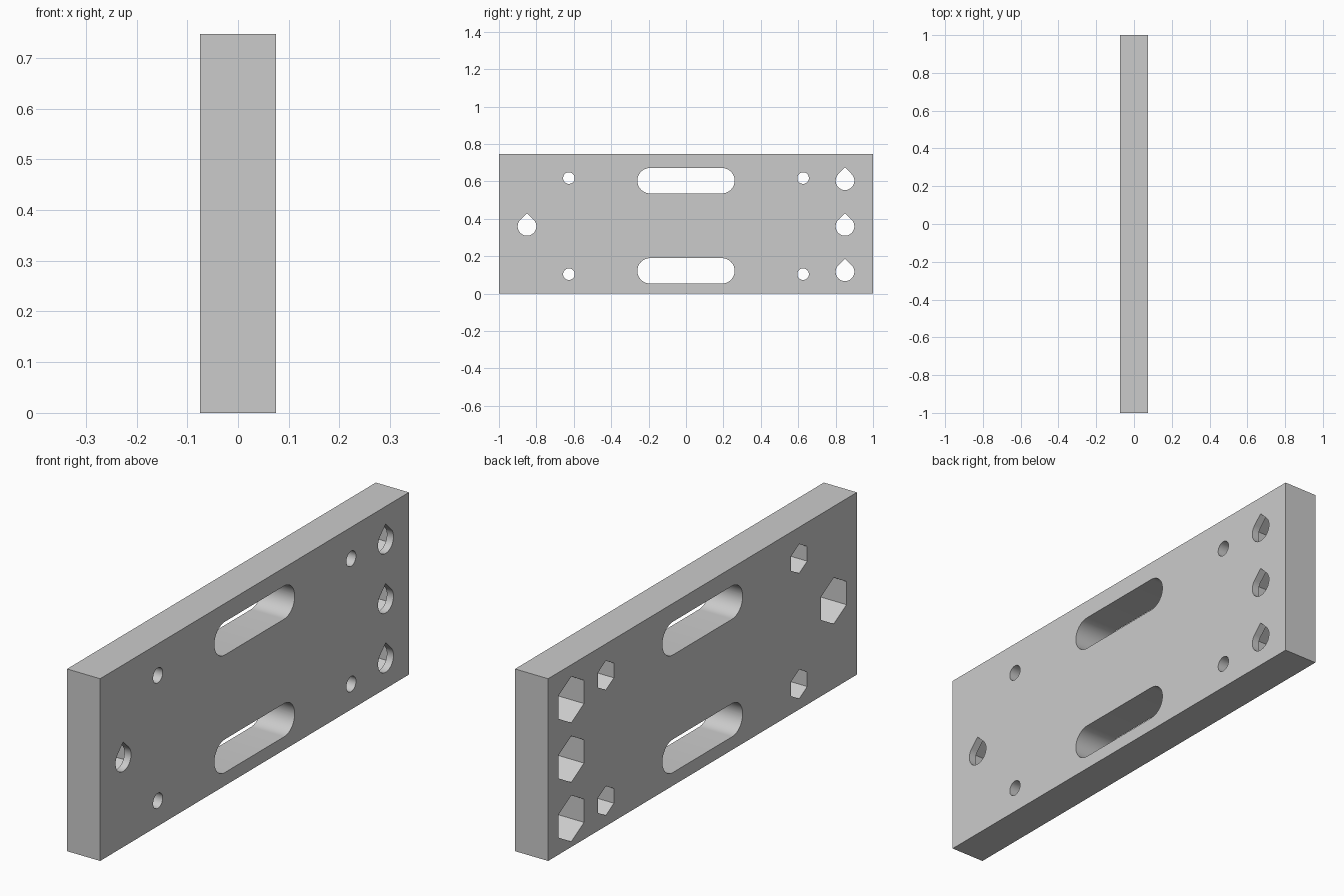
import bpy
import bmesh
from math import cos, sin, pi, radians

if "Cube" in bpy.data.objects:
    bpy.data.objects.remove(bpy.data.objects["Cube"])

HALF_T, HEIGHT = 0.075, 0.747
BOLT_R, SCREW_R = 0.05, 0.031


def arc(cy, cz, r, start, end, n):
    """Points on an arc in the YZ plane, angles in degrees."""
    steps = [radians(start + (end - start) * i / n) for i in range(n + 1)]
    return [(cy + r * cos(a), cz + r * sin(a)) for a in steps]


def circle(cy, cz, r, n=32):
    return arc(cy, cz, r, 0, 360, n)[:-1]


def teardrop(cy, cz, r):
    return arc(cy, cz, r, 135, 405, 32) + [(cy, cz + r * 2 ** 0.5)]


def hexagon(cy, cz, r):
    return arc(cy, cz, r, 30, 330, 5)


def slot(cz, half_len, r):
    c = half_len - r
    return arc(c, cz, r, -90, 90, 24) + arc(-c, cz, r, 90, 270, 24)


def prisms(name, outlines):
    """One object of YZ outlines, each extruded from x0 to x1."""
    bm = bmesh.new()
    for points, x0, x1 in outlines:
        face = bm.faces.new([bm.verts.new((x0, y, z)) for y, z in points])
        ext = bmesh.ops.extrude_face_region(bm, geom=[face])["geom"]
        moved = [v for v in ext if isinstance(v, bmesh.types.BMVert)]
        bmesh.ops.translate(bm, verts=moved, vec=(x1 - x0, 0, 0))
    bmesh.ops.recalc_face_normals(bm, faces=bm.faces[:])
    mesh = bpy.data.meshes.new(name)
    bm.to_mesh(mesh)
    bm.free()
    obj = bpy.data.objects.new(name, mesh)
    bpy.context.collection.objects.link(obj)
    return obj


# Hole centres
bolts = [(-0.85, 0.36)] + [(0.85, z) for z in (0.117, 0.36, 0.604)]
screws = [(y, z) for y in (-0.626, 0.626) for z in (0.104, 0.618)]

# Plate body
body = [(-1, 0), (1, 0), (1, HEIGHT), (-1, HEIGHT)]
plate = prisms("mounting_plate", [(body, -HALF_T, HALF_T)])

# Through holes: slots, bolt teardrops, screw circles
shapes = [slot(z, 0.26, 0.068) for z in (0.122, 0.604)]
shapes += [teardrop(y, z, BOLT_R) for y, z in bolts]
shapes += [circle(y, z, SCREW_R) for y, z in screws]
holes = prisms("through_hole_cutter", [(s, -0.2, 0.2) for s in shapes])

# Hexagonal nut pockets on the -x side
pockets = [(hexagon(y, z, 0.095), -0.2, 0.045) for y, z in bolts]
pockets += [(hexagon(y, z, 0.06), -0.2, 0.015) for y, z in screws]
nuts = prisms("nut_pocket_cutter", pockets)

# Cut, then bake the result and remove the cutters
for cutter in (holes, nuts):
    cutter.hide_render = True
    mod = plate.modifiers.new(cutter.name, "BOOLEAN")
    mod.operation = "DIFFERENCE"
    mod.solver = "EXACT"
    mod.object = cutter
graph = bpy.context.evaluated_depsgraph_get()
baked = bpy.data.meshes.new_from_object(plate.evaluated_get(graph))
plate.modifiers.clear()
plate.data = baked
for cutter in (holes, nuts):
    bpy.data.objects.remove(cutter)

# Plain grey finish
grey = bpy.data.materials.new("plain_grey")
grey.use_nodes = True
colour = (0.6, 0.6, 0.6, 1)
grey.diffuse_color = colour
grey.node_tree.nodes["Principled BSDF"].inputs["Base Color"].default_value = colour
plate.data.materials.clear()
plate.data.materials.append(grey)

# Smooth the round walls, keep edges sharp
bpy.ops.object.select_all(action="DESELECT")
plate.select_set(True)
bpy.context.view_layer.objects.active = plate
bpy.ops.object.shade_smooth_by_angle(angle=radians(30))
